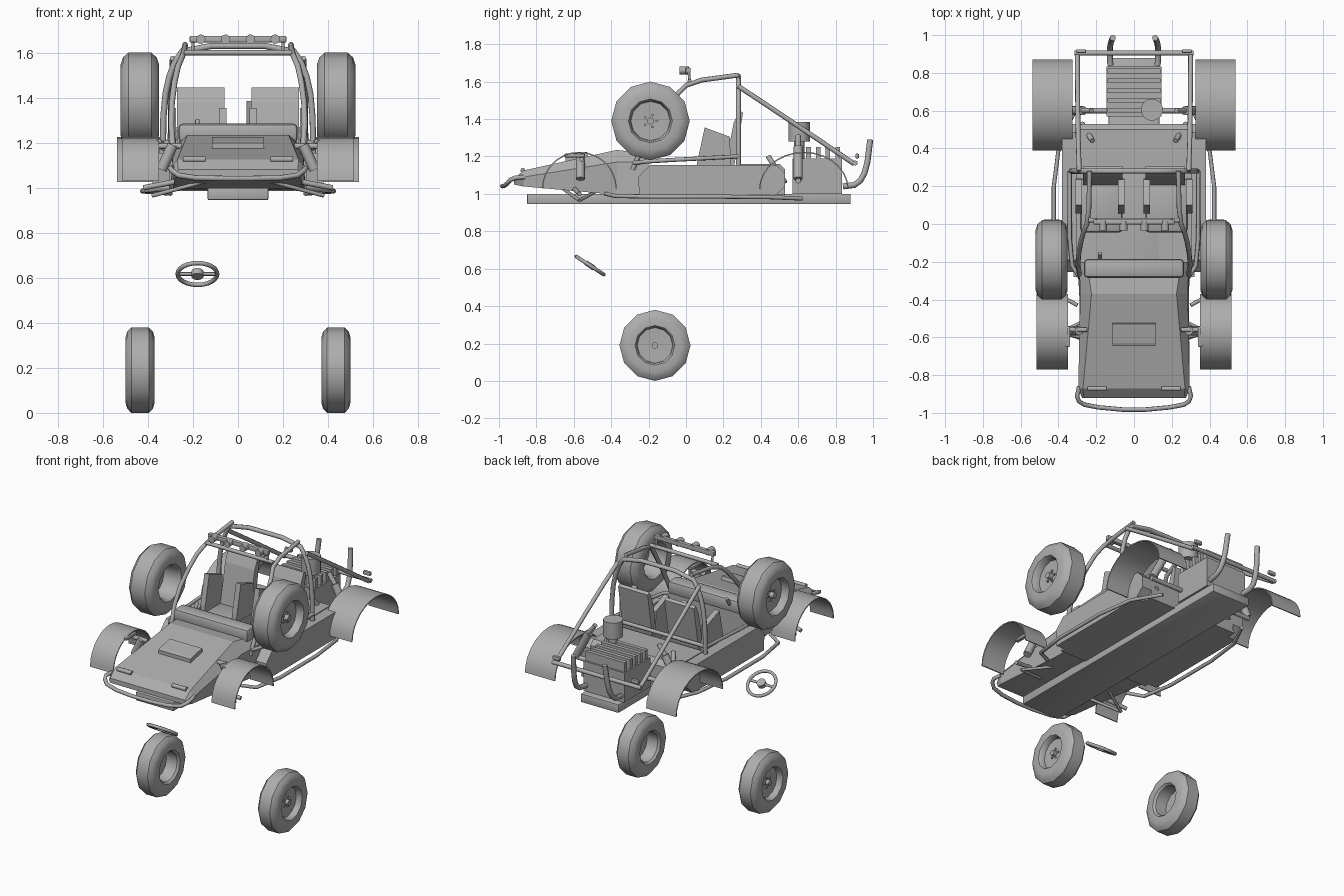
import bpy, bmesh, math
from mathutils import Vector, Matrix

if "Cube" in bpy.data.objects:
    bpy.data.objects.remove(bpy.data.objects["Cube"])

grey = bpy.data.materials.new("plain_grey")
grey.diffuse_color = (0.42, 0.42, 0.42, 1)
grey.use_nodes = True
grey.node_tree.nodes["Principled BSDF"].inputs["Base Color"].default_value = grey.diffuse_color
SIDES = (("left", -1), ("right", 1))


def finish(name, bm, angle=None):
    bmesh.ops.recalc_face_normals(bm, faces=bm.faces)
    me = bpy.data.meshes.new(name)
    bm.to_mesh(me)
    bm.free()
    me.materials.append(grey)
    ob = bpy.data.objects.new(name, me)
    bpy.context.collection.objects.link(ob)
    if angle:
        bpy.ops.object.select_all(action='DESELECT')
        ob.select_set(True)
        bpy.context.view_layer.objects.active = ob
        bpy.ops.object.shade_smooth_by_angle(angle=math.radians(angle))
    return ob


def loft(name, rings, closed=False, caps=True, angle=None):
    """Skin a list of equal-length point rings."""
    bm = bmesh.new()
    vs = [[bm.verts.new(p) for p in r] for r in rings]
    n = len(vs[0])
    for i in range(len(vs) if closed else len(vs) - 1):
        a, b = vs[i], vs[(i + 1) % len(vs)]
        for j in range(n):
            bm.faces.new((a[j], a[(j + 1) % n], b[(j + 1) % n], b[j]))
    if caps and not closed:
        bm.faces.new(vs[0])
        bm.faces.new(vs[-1])
    return finish(name, bm, angle)


def box(name, x, y, z, bevel=0.0):
    bm = bmesh.new()
    bmesh.ops.create_cube(bm, size=1)
    for v in bm.verts:
        for k, (lo, hi) in enumerate((x, y, z)):
            v.co[k] = lo if v.co[k] < 0 else hi
    if bevel:
        bmesh.ops.bevel(bm, geom=list(bm.edges), offset=bevel, segments=2, affect='EDGES', profile=0.5)
    return finish(name, bm, 40 if bevel else None)


def side_panel(name, x0, x1, yz):
    """Extrude a side profile across x."""
    return loft(name, [[(x, y, z) for y, z in yz] for x in (x0, x1)])


def rod(name, a, b, r, n=12):
    a, b = Vector(a), Vector(b)
    bm = bmesh.new()
    bmesh.ops.create_cone(bm, cap_ends=True, segments=n, radius1=r, radius2=r, depth=(b - a).length,
                          matrix=Matrix.Translation((a + b) / 2) @ (b - a).to_track_quat('Z', 'Y').to_matrix().to_4x4())
    return finish(name, bm, 40)


def tube(name, pts, r=0.013, n=8):
    """Round tube through points, softened at the bends."""
    P = [Vector(p) for p in pts]
    path = [P[0]]
    for a, b, c in zip(P, P[1:], P[2:]):
        path += [b.lerp(a, 0.25), b.lerp(c, 0.25)]
    path.append(P[-1])
    rings, nrm = [], None
    for i, p in enumerate(path):
        t = (path[min(i + 1, len(path) - 1)] - path[max(i - 1, 0)]).normalized()
        nrm = t.orthogonal() if nrm is None else nrm - t * nrm.dot(t)
        nrm.normalize()
        bi = t.cross(nrm)
        rings.append([p + (nrm * math.cos(k * math.tau / n) + bi * math.sin(k * math.tau / n)) * r for k in range(n)])
    return loft(name, rings, angle=50)


def wheel(name, s, x, y, z, R, w):
    # Tyre and open rim barrel turned around the axle
    prof = [(-w, .56), (-w, .76), (-.88 * w, .9), (-.6 * w, 1), (.6 * w, 1), (.88 * w, .9), (w, .76),
            (w, .56), (.85 * w, .52), (.45 * w, .5), (.4 * w, .02), (.32 * w, .02), (.32 * w, .47), (-.8 * w, .5)]
    rings = []
    for k in range(12):
        c, d = math.cos(k * math.tau / 12), math.sin(k * math.tau / 12)
        rings.append([(x + s * a, y + c * r * R, z + d * r * R) for a, r in prof])
    loft(name + "_tyre", rings, closed=True, angle=35)
    rod(name + "_hub", (x + s * .35 * w, y, z), (x + s * .75 * w, y, z), R * .09)
    for k in range(5):
        c, d = math.cos(k * math.tau / 5), math.sin(k * math.tau / 5)
        p = (y + c * R * .16, z + d * R * .16)
        rod(name + "_nut", (x + s * .38 * w, *p), (x + s * .52 * w, *p), R * .035, 6)


def fender(name, s, x0, x1, yc, ry, z0, rz, t=0.007):
    rings = []
    for k in range(15):
        a = math.pi * k / 14
        c, d = math.cos(a), math.sin(a)
        rings.append([(s * x, yc + c * (ry - o), z0 + d * (rz - o)) for x, o in ((x0, 0), (x1, 0), (x1, t), (x0, t))])
    loft(name, rings, angle=35)


# Floor beam, floor pan and rear deck
box("floor_beam", (-.135, .135), (-.85, .88), (.945, 1.0), .006)
box("floor_pan", (-.32, .32), (-.28, .53), (.985, 1.0))
side_panel("rear_deck", -.31, .31, [(.27, 1.0), (.27, 1.16), (.5, 1.16), (.53, 1.13), (.53, 1.0)])

# Nose and hood
nose = []
for y, zb, wb, zs, ws, zt, wt in ((-.92, 1.05, .265, 1.065, .275, 1.08, .265), (-.87, 1.04, .28, 1.09, .295, 1.125, .27),
                                  (-.37, .995, .29, 1.17, .285, 1.235, .225), (-.2, .985, .3, 1.17, .29, 1.215, .25)):
    nose.append([(-wb, y, zb), (-ws, y, zs), (-wt, y, zt), (wt, y, zt), (ws, y, zs), (wb, y, zb)])
loft("hood", nose)
box("dash_cowl", (-.265, .265), (-.285, -.185), (1.2, 1.285), .02)
rod("column_stub", (-.18, -.19, 1.25), (-.18, -.155, 1.3), .01)

# Hood scoop and headlights lie on the sloping hood
side_panel("hood_scoop", -.115, .115, [(-.645, 1.17), (-.645, 1.198), (-.63, 1.205), (-.53, 1.225), (-.52, 1.19)])
for side, s in SIDES:
    rod("headlight_" + side, (s * .145, -.872, 1.126), (s * .245, -.872, 1.126), .013)

# Front bumper
tube("front_bumper", [(-.29, -.86, 1.09), (-.305, -.93, 1.085), (-.25, -.965, 1.045), (0, -.988, 1.04),
                      (.25, -.965, 1.045), (.305, -.93, 1.085), (.29, -.86, 1.09)], .012)

for side, s in SIDES:
    # Side pods and rails
    side_panel("side_pod_" + side, s * .305, s * .38, [(-.255, 1.09), (-.25, .985), (.47, .985), (.53, 1.04),
                                                       (.53, 1.11), (.485, 1.155), (-.19, 1.155)])
    tube("side_rail_" + side, [(s * .3, -.43, 1.0), (s * .425, -.36, .985), (s * .425, .38, .985), (s * .3, .62, .975)], .011)
    # Fenders
    fender("front_fender_" + side, s, .35, .515, -.57, .2, 1.03, .195)
    fender("rear_fender_" + side, s, .325, .538, .63, .24, 1.025, .2)
    # Wheels: smaller front pair, larger rear pair
    wheel("front_wheel_" + side, s, s * .435, -.166, .19, .19, .065)
    wheel("rear_wheel_" + side, s, s * .436, -.19, 1.39, .21, .085)
    # Front suspension
    for yy in (-.66, -.45):
        rod("front_arm_" + side, (s * .14, yy, 1.03), (s * .38, -.57, .965), .009)
    rod("steering_link_" + side, (s * .26, -.6, 1.03), (s * .42, -.57, 1.0), .012)
    rod("front_shock_" + side, (s * .34, -.565, 1.08), (s * .29, -.565, 1.19), .024)
    rod("front_shock_mount_" + side, (s * .25, -.56, 1.185), (s * .35, -.56, 1.185), .013)
    box("front_shock_cap_" + side, (s * .35 - .012, s * .35 + .012), (-.65, -.54), (1.195, 1.215), .006)
    # Rear suspension
    rod("rear_shock_" + side, (s * .36, .6, 1.08), (s * .27, .6, 1.25), .024)
    rod("rear_shock_rod_" + side, (s * .27, .6, 1.25), (s * .225, .6, 1.31), .014)
    rod("rear_arm_" + side, (s * .275, .53, 1.06), (s * .22, .44, 1.2), .014)
    rod("rear_axle_" + side, (s * .12, .6, 1.07), (s * .37, .6, 1.07), .014)
    # Roll cage sides
    tube("front_pillar_" + side, [(s * .285, -.285, 1.13), (s * .3, -.2, 1.33), (s * .275, -.06, 1.52),
                                  (s * .24, .02, 1.6), (s * .235, .28, 1.635)])
    tube("door_bar_" + side, [(s * .29, -.28, 1.165), (s * .34, -.2, 1.175), (s * .34, .28, 1.2)], .011)
    tube("rear_stay_" + side, [(s * .29, .28, 1.575), (s * .297, .5, 1.43), (s * .3, .9, 1.16)])
    box("tail_light_" + side, (s * .28 - .026, s * .28 + .026), (.905, .925), (1.19, 1.215), .006)
    # Exhaust pipes
    tube("exhaust_" + side, [(s * .125, .84, 1.04), (s * .13, .92, 1.05), (s * .122, .965, 1.13),
                             (s * .112, .985, 1.29)], .016)
    # Seats: cushion, leaning back and four bolsters
    box("seat_cushion_" + side, (min(s * .06, s * .285), max(s * .06, s * .285)), (-.045, .24), (1.0, 1.13), .02)
    side_panel("seat_back_" + side, s * .06, s * .27, [(.2, 1.1), (.25, 1.1), (.305, 1.435), (.285, 1.445), (.255, 1.38)])
    for inner in (.05, .275):
        side_panel("seat_bolster_" + side, s * inner, s * (inner + .034), [(.055, 1.12), (.06, 1.17), (.1, 1.355),
                                                                         (.235, 1.305), (.24, 1.12)])

# Main hoop, cross bars and light bar
half = [(.335, 1.12), (.33, 1.38), (.297, 1.53), (.235, 1.63)]
tube("main_hoop", [(-x, .28, z) for x, z in half] + [(x, .28, z) for x, z in half[::-1]], .014)
rod("roof_front_bar", (-.24, .02, 1.6), (.24, .02, 1.6), .012)
rod("hoop_brace", (-.33, .28, 1.2), (.33, .28, 1.2), .012)
rod("rear_cross_bar", (-.315, .905, 1.165), (.315, .905, 1.165), .013)
box("light_bar", (-.215, .215), (-.003, .025), (1.645, 1.675), .006)
for x in (-.165, -.055, .055, .165):
    rod("roof_lamp", (x, -.035, 1.66), (x, .015, 1.66), .021)
for x in (-.2, .2):
    rod("light_bar_post", (x, .02, 1.6), (x, .015, 1.65), .007)

# Engine with fins and air cleaner
box("engine_block", (-.145, .145), (.57, .835), (1.0, 1.19))
for k in range(5):
    y = .59 + k * .052
    box("engine_fin", (-.14, .14), (y, y + .025), (1.19, 1.25))
rod("air_cleaner_stem", (.095, .605, 1.19), (.095, .605, 1.285), .028)
rod("air_cleaner", (.095, .605, 1.28), (.095, .605, 1.385), .058, 20)

# Steering wheel, tilted
tilt = Matrix.Translation((-.18, -.513, .617)) @ Matrix.Rotation(math.radians(-33.4), 4, 'X')
rings = []
for k in range(24):
    a = k * math.tau / 24
    rings.append([tilt @ Vector(((.088 + .01 * math.cos(b)) * math.cos(a), (.088 + .01 * math.cos(b)) * math.sin(a),
                                 .01 * math.sin(b))) for b in [j * math.tau / 8 for j in range(8)]])
loft("steering_rim", rings, closed=True, angle=60)
rod("steering_spoke", tilt @ Vector((-.088, 0, 0)), tilt @ Vector((.088, 0, 0)), .008)
rod("steering_hub", tilt @ Vector((0, 0, -.014)), tilt @ Vector((0, 0, .014)), .027, 16)
